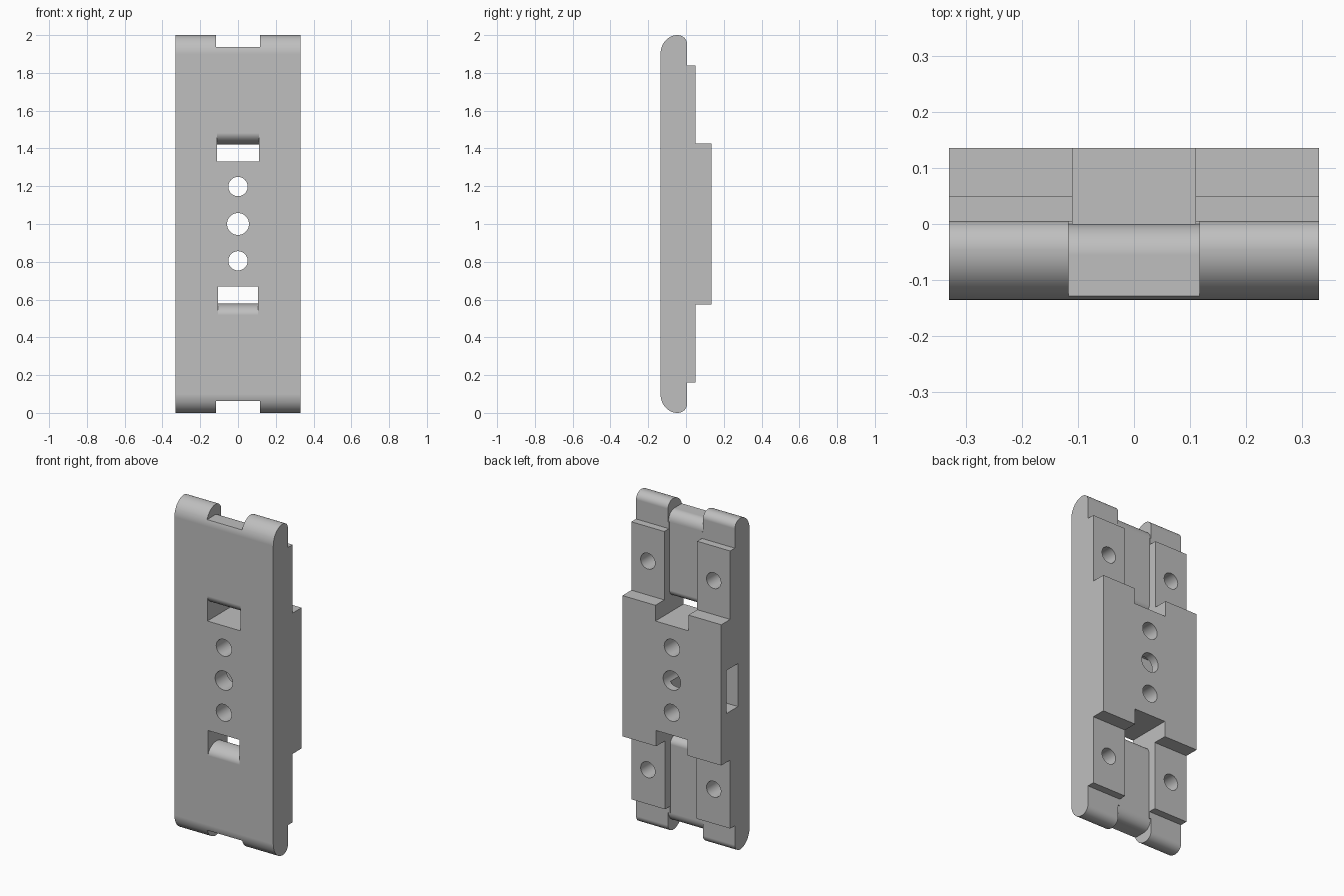
import bpy, bmesh
from math import sin, cos, pi, radians

cube = bpy.data.objects.get("Cube")
if cube:
    bpy.data.objects.remove(cube, do_unlink=True)

grey = bpy.data.materials.new("plain grey")
grey.use_nodes = True
colour = (0.52, 0.52, 0.52, 1)
grey.diffuse_color = colour
grey.node_tree.nodes["Principled BSDF"].inputs["Base Color"].default_value = colour


def arc(cy, cz, ry, rz, start, end, steps=14):
    """Elliptical arc in the side plane, angles in degrees."""
    angles = [radians(start + (end - start) * i / steps) for i in range(steps + 1)]
    return [(cy + ry * cos(a), cz + rz * sin(a)) for a in angles]


def flip(points):
    """Mirror a side profile about mid height."""
    return [(y, 2 - z) for y, z in reversed(points)]


def extrude_x(name, profile, x0, x1):
    """Solid made by sweeping a side profile along x."""
    bm = bmesh.new()
    face = bm.faces.new([bm.verts.new((x0, y, z)) for y, z in profile])
    out = bmesh.ops.extrude_face_region(bm, geom=[face])
    verts = [v for v in out["geom"] if isinstance(v, bmesh.types.BMVert)]
    bmesh.ops.translate(bm, verts=verts, vec=(x1 - x0, 0, 0))
    bmesh.ops.recalc_face_normals(bm, faces=bm.faces)
    mesh = bpy.data.meshes.new(name)
    bm.to_mesh(mesh)
    bm.free()
    ob = bpy.data.objects.new(name, mesh)
    bpy.context.collection.objects.link(ob)
    mesh.materials.append(grey)
    return ob


def drill(x, z, radius, y0, y1):
    """Round cutter running along y."""
    bpy.ops.mesh.primitive_cylinder_add(
        vertices=48, radius=radius, depth=y1 - y0,
        location=(x, (y0 + y1) / 2, z), rotation=(pi / 2, 0, 0))
    ob = bpy.context.object
    ob.name = "hole_cutter"
    ob.data.materials.append(grey)
    return ob


FRONT, PLATE, PAD, BACK = -0.135, 0.005, 0.05, 0.135
HALF = 0.33

# Stepped plate with rounded ends, upper half from back to front
upper = [(BACK, 1.425), (PAD, 1.425), (PAD, 1.838), (PLATE, 1.838)]
upper += arc(-0.045, 1.955, 0.05, 0.045, 0, 90)
upper += arc(-0.045, 1.9, 0.09, 0.1, 90, 180)[1:]
body = extrude_x("mounting_plate", upper + flip(upper), -HALF, HALF)

# Strap channel that runs down the back and through the slot, under a rounded bar
channel = [(-0.2, 1.33), (0.2, 1.33), (0.2, 2.1), (0, 2.1)]
channel += arc(-0.05, 1.465, 0.05, 0.043, 0, -90)
channel += arc(-0.05, 1.482, 0.085, 0.06, -90, -180)[1:]
channel += [(-0.2, 1.482)]

# Notch in each end, leaving the bar with a rounded back edge
notch = [(-0.2, 2.1), (-0.2, 1.938)]
notch += arc(-0.055, 1.878, 0.055, 0.06, 90, 0)
notch += [(0.2, 1.878), (0.2, 2.1)]

cutters = [
    extrude_x("channel_cutter", channel, -0.11, 0.11),
    extrude_x("channel_cutter", flip(channel), -0.105, 0.105),
    extrude_x("notch_cutter", notch, -0.117, 0.117),
    extrude_x("notch_cutter", flip(notch), -0.117, 0.117),
]

# Pocket let into one side
pocket = [(-0.025, 0.87), (0.085, 0.87), (0.085, 1.13), (-0.025, 1.13)]
cutters.append(extrude_x("pocket_cutter", pocket, -0.5, 0.045))

# Through holes down the middle and blind screw holes in the four pads
for z, radius in ((0.805, 0.051), (1, 0.058), (1.198, 0.051)):
    cutters.append(drill(0, z, radius, -0.3, 0.3))
for x in (-0.22, 0.22):
    for z in (0.37, 1.63):
        cutters.append(drill(x, z, 0.048, -0.07, 0.1))

# Cut everything, then smooth only the curved faces
bpy.ops.object.select_all(action="DESELECT")
bpy.context.view_layer.objects.active = body
body.select_set(True)
for cutter in cutters:
    cutter.hide_render = True
    mod = body.modifiers.new("cut", "BOOLEAN")
    mod.operation = "DIFFERENCE"
    mod.solver = "EXACT"
    mod.object = cutter
    bpy.ops.object.modifier_apply(modifier=mod.name)
for cutter in cutters:
    bpy.data.objects.remove(cutter, do_unlink=True)

bpy.ops.object.shade_smooth_by_angle(angle=radians(30))
weighted = body.modifiers.new("even_shading", "WEIGHTED_NORMAL")
weighted.keep_sharp = True
bpy.ops.object.modifier_apply(modifier=weighted.name)
